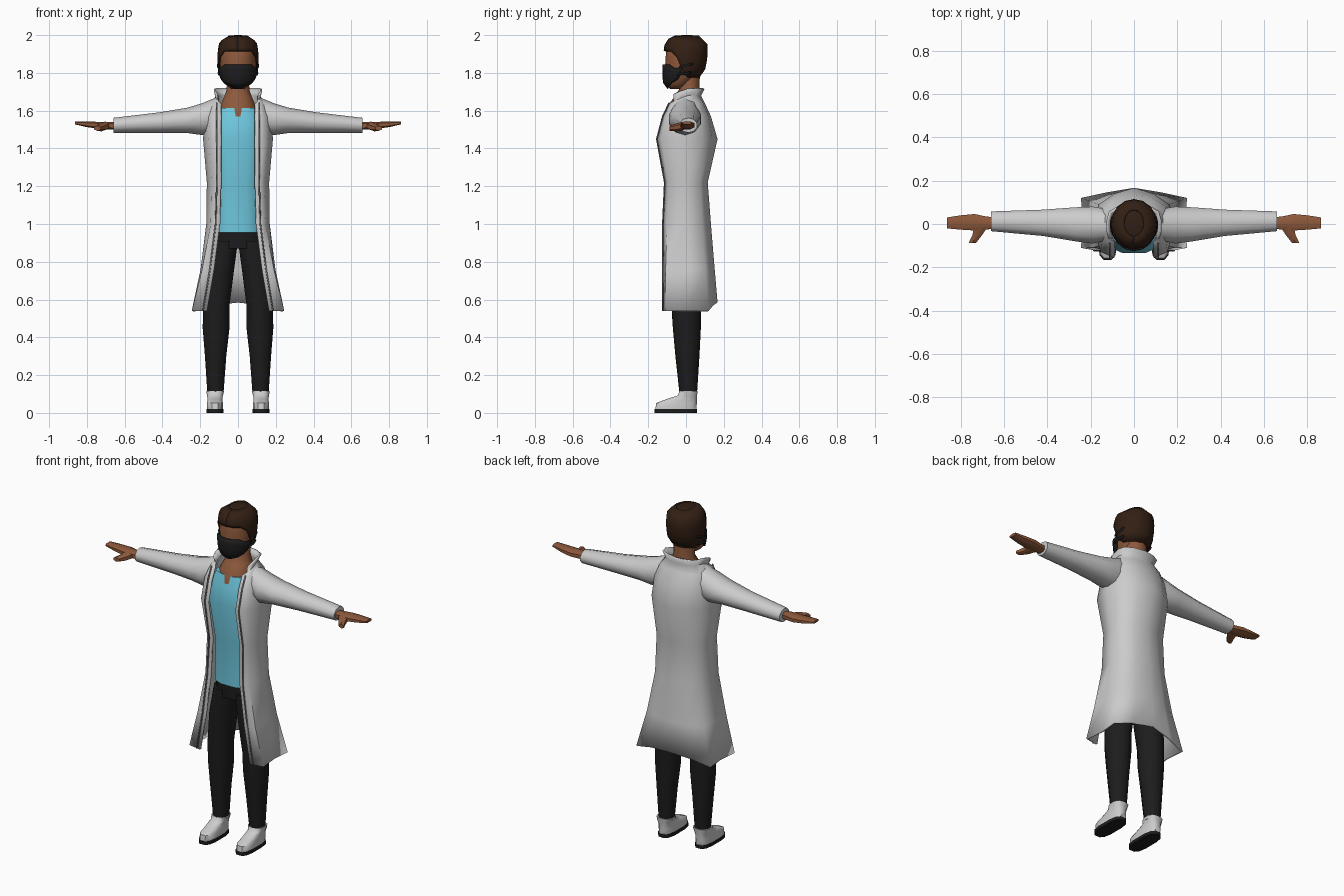
import bpy, bmesh
from math import sin, cos, pi, copysign, radians

if "Cube" in bpy.data.objects:
    bpy.data.objects.remove(bpy.data.objects["Cube"])


def material(name, rgb):
    m = bpy.data.materials.new(name)
    m.diffuse_color = (*rgb, 1)
    m.use_nodes = True
    m.node_tree.nodes["Principled BSDF"].inputs["Base Color"].default_value = m.diffuse_color
    return m


SKIN = material("skin", (0.27, 0.10, 0.045))
HAIR = material("hair", (0.032, 0.014, 0.007))
BLACK = material("black cloth", (0.012, 0.012, 0.013))
SHIRT = material("blue cloth", (0.16, 0.58, 0.74))
TRIM = material("trim", (0.25, 0.24, 0.24))


def skin_grid(name, rows, mat=None, closed=True, caps=True, mirror=False, thick=0, angle=50):
    """Join rows of points with quads."""
    bm = bmesh.new()
    grid = [[bm.verts.new(p) for p in row] for row in rows]
    n = len(grid[0])
    for a, b in zip(grid, grid[1:]):
        for j in range(n if closed else n - 1):
            k = (j + 1) % n
            bm.faces.new((a[j], a[k], b[k], b[j]))
    if closed and caps:
        bm.faces.new(grid[0][::-1])
        bm.faces.new(grid[-1])
        bmesh.ops.recalc_face_normals(bm, faces=bm.faces)
    me = bpy.data.meshes.new(name)
    bm.to_mesh(me)
    bm.free()
    ob = bpy.data.objects.new(name, me)
    bpy.context.collection.objects.link(ob)
    if mat:
        me.materials.append(mat)
    if thick:
        s = ob.modifiers.new("thickness", 'SOLIDIFY')
        s.thickness, s.offset = thick, -1
    if mirror:
        ob.modifiers.new("mirror", 'MIRROR')
    bpy.ops.object.select_all(action='DESELECT')
    ob.select_set(True)
    bpy.context.view_layer.objects.active = ob
    bpy.ops.object.shade_smooth_by_angle(angle=radians(angle))
    return ob


def loft(name, rings, mat=None, axis='z', n=10, power=1.0, **kw):
    """Rings are (position on axis, a0, a1, b0, b1) bounds of a rounded section."""
    rows = []
    for t, a0, a1, b0, b1 in rings:
        row = []
        for i in range(n):
            th = 2 * pi * (i + 0.5) / n
            c, s = cos(th), sin(th)
            m = cos(pi / n) if n % 4 else 1
            c, s = [copysign(abs(v) ** power, v) for v in (c / cos(pi / n), s / m)]
            a = (a0 + a1) / 2 + c * (a1 - a0) / 2
            b = (b0 + b1) / 2 + s * (b1 - b0) / 2
            row.append({'z': (a, b, t), 'x': (t, a, b), 'y': (a, t, b)}[axis])
        rows.append(row)
    return skin_grid(name, rows, mat, **kw)


# Head profile: z, half width, front y, back y
HEAD = [(1.715, .035, -.085, -.02), (1.74, .068, -.108, .02), (1.80, .092, -.113, .085),
        (1.88, .096, -.108, .102), (1.94, .092, -.103, .102), (1.972, .076, -.082, .088),
        (1.988, .035, -.045, .055)]


def head_point(th, z, grow=0.0):
    z = min(max(z, HEAD[0][0]), HEAD[-1][0])
    for lo, hi in zip(HEAD, HEAD[1:]):
        if z <= hi[0]:
            break
    f = (z - lo[0]) / (hi[0] - lo[0])
    _, rx, y0, y1 = [a + (b - a) * f for a, b in zip(lo, hi)]
    return ((rx + grow) * sin(th), (y0 + y1) / 2 - ((y1 - y0) / 2 + grow) * cos(th), z)


def head_shell(name, mat, th0, th1, n, low, high, grow, steps, lift=0.0):
    """A patch lying over the head between two heights that depend on the angle."""
    rows = []
    for i in range(steps + 1):
        row = []
        for j in range(n + 1):
            th = th0 + (th1 - th0) * j / n
            z = low(th) + (high(th) - low(th)) * i / steps
            x, y, z = head_point(th, z, grow)
            row.append((x, y, z + lift * i / steps))
        rows.append(row)
    return skin_grid(name, rows, mat, closed=False, thick=.008)


skin_grid("head", [[head_point(2 * pi * j / 12, r[0]) for j in range(12)] for r in HEAD], SKIN)


# Hair: short fringe in front, long at the sides and nape
def hairline(th):
    a = abs(th - 2 * pi * round(th / (2 * pi)))
    return 1.915 if a < 1.1 else 1.88 if a < 1.5 else 1.80 if a < 1.9 else 1.775


hair = head_shell("hair", HAIR, 0, 2 * pi, 16, hairline, lambda t: 1.988, .013, 5, .01)
skin_grid("hair_crown", [[(x * k, .005 + (y - .005) * k, z) for x, y, _ in
                          [head_point(2 * pi * j / 16, 1.988, .014) for j in range(16)]]
                         for k, z in ((1, 1.992), (.4, 2.0))], HAIR)

# Face mask with two straps on each side
head_shell("mask", BLACK, -1.45, 1.45, 8, lambda t: 1.715 + .05 * (abs(t) / 1.45) ** 2,
           lambda t: 1.845 - .02 * (cos(t) < .5), .013, 4)
for side in (-1, 1):
    for z, dz in ((1.825, .03), (1.785, .015)):
        ends = sorted((side * 1.35, side * 1.95))
        head_shell("mask_strap", BLACK, *ends, 3,
                   lambda t: z + dz * (abs(t) - 1.35), lambda t: z + .011 + dz * (abs(t) - 1.35), .017, 1)

# Neck and shirt
loft("neck", [(1.57, -.10, .10, -.11, .09), (1.62, -.095, .095, -.098, .08),
              (1.67, -.075, .075, -.06, .075), (1.71, -.06, .06, -.035, .07),
              (1.79, -.058, .058, -.04, .07)], SKIN)
loft("shirt", [(.955, -.125, .125, -.10, .09), (1.22, -.125, .125, -.10, .085),
               (1.45, -.15, .15, -.138, .13), (1.55, -.14, .14, -.12, .10),
               (1.615, -.115, .115, -.10, .075)], SHIRT, n=12, power=.8)

# Coat half sections from the front edge round to the back centre
COAT = [(.54, (.165, -.125), (.245, -.11), (.235, .01), (.245, .12), (.13, .145), (0, .167)),
        (.76, (.128, -.125), (.190, -.108), (.198, .01), (.188, .10), (.10, .135), (0, .152)),
        (1.0, (.098, -.125), (.145, -.100), (.168, 0), (.145, .085), (.08, .115), (0, .132)),
        (1.22, (.092, -.115), (.14, -.092), (.165, 0), (.142, .075), (.075, .10), (0, .115)),
        (1.45, (.092, -.157), (.155, -.128), (.185, -.02), (.165, .09), (.09, .14), (0, .167)),
        (1.57, (.092, -.125), (.15, -.10), (.175, -.01), (.155, .075), (.09, .118), (0, .132)),
        (1.64, (.092, -.092), (.13, -.07), (.15, 0), (.128, .065), (.075, .09), (0, .10)),
        (1.68, (.105, -.065), (.117, -.03), (.115, .01), (.10, .05), (.06, .072), (0, .08)),
        (1.715, (.118, -.068), (.127, -.035), (.127, .015), (.115, .058), (.07, .085), (0, .098))]


def coat_row(z, *pts):
    half = [[x, y, z] for x, y in pts]
    if z < .6:                       # back hem is higher
        half[-1][2] += .045
        half[-2][2] += .03
    if z > 1.65:                     # collar drops towards the front
        half[0][2] -= .03
        half[1][2] -= .015
    return half + [(-x, y, w) for x, y, w in half[-2::-1]]


skin_grid("coat", [coat_row(*r) for r in COAT], closed=False, thick=.01, angle=60)

# Narrow dark seam beside the front opening
skin_grid("coat_seam", [[(r[1][0] + .016, r[1][1] + .003, r[0]), (r[1][0] + .023, r[1][1] + .005, r[0])]
                        for r in COAT[:7]], TRIM, closed=False, mirror=True, thick=-.005)

# Sleeves, hands and thumbs
loft("sleeve", [(.10, -.07, .065, 1.48, 1.672), (.19, -.09, .08, 1.475, 1.635),
                (.27, -.08, .077, 1.485, 1.612), (.42, -.055, .066, 1.485, 1.588),
                (.66, -.033, .058, 1.485, 1.560)], None, 'x', n=10, mirror=True)
loft("hand", [(.64, -.022, .03, 1.498, 1.54), (.69, -.026, .036, 1.50, 1.542),
              (.735, -.03, .046, 1.503, 1.542), (.80, -.026, .04, 1.512, 1.543),
              (.863, -.02, .03, 1.527, 1.543)], SKIN, 'x', n=8, power=.7, mirror=True)
loft("thumb", [(-.005, .67, .735, 1.503, 1.54), (-.05, .70, .745, 1.493, 1.53),
               (-.087, .728, .762, 1.495, 1.518)], SKIN, 'y', n=6, mirror=True)

# Trousers
loft("trouser_hips", [(.87, -.135, .135, -.085, .09), (.97, -.125, .125, -.09, .085)], BLACK, n=12)
loft("trouser_leg", [(.10, .077, .162, -.032, .056), (.30, .062, .175, -.053, .068),
                     (.45, .045, .187, -.066, .075), (.56, .046, .185, -.073, .077),
                     (.75, .022, .168, -.085, .088), (.91, .0, .138, -.085, .09)],
     BLACK, mirror=True)

# Shoes
loft("shoe_sole", [(0, .078, .166, -.168, .06), (.02, .078, .166, -.168, .06)],
     BLACK, n=12, power=.65, mirror=True)
loft("shoe", [(.02, .08, .164, -.165, .058), (.052, .08, .164, -.16, .06),
              (.075, .083, .161, -.10, .06), (.092, .08, .164, -.045, .06),
              (.115, .073, .168, -.035, .062)], None, n=12, power=.7, mirror=True)
